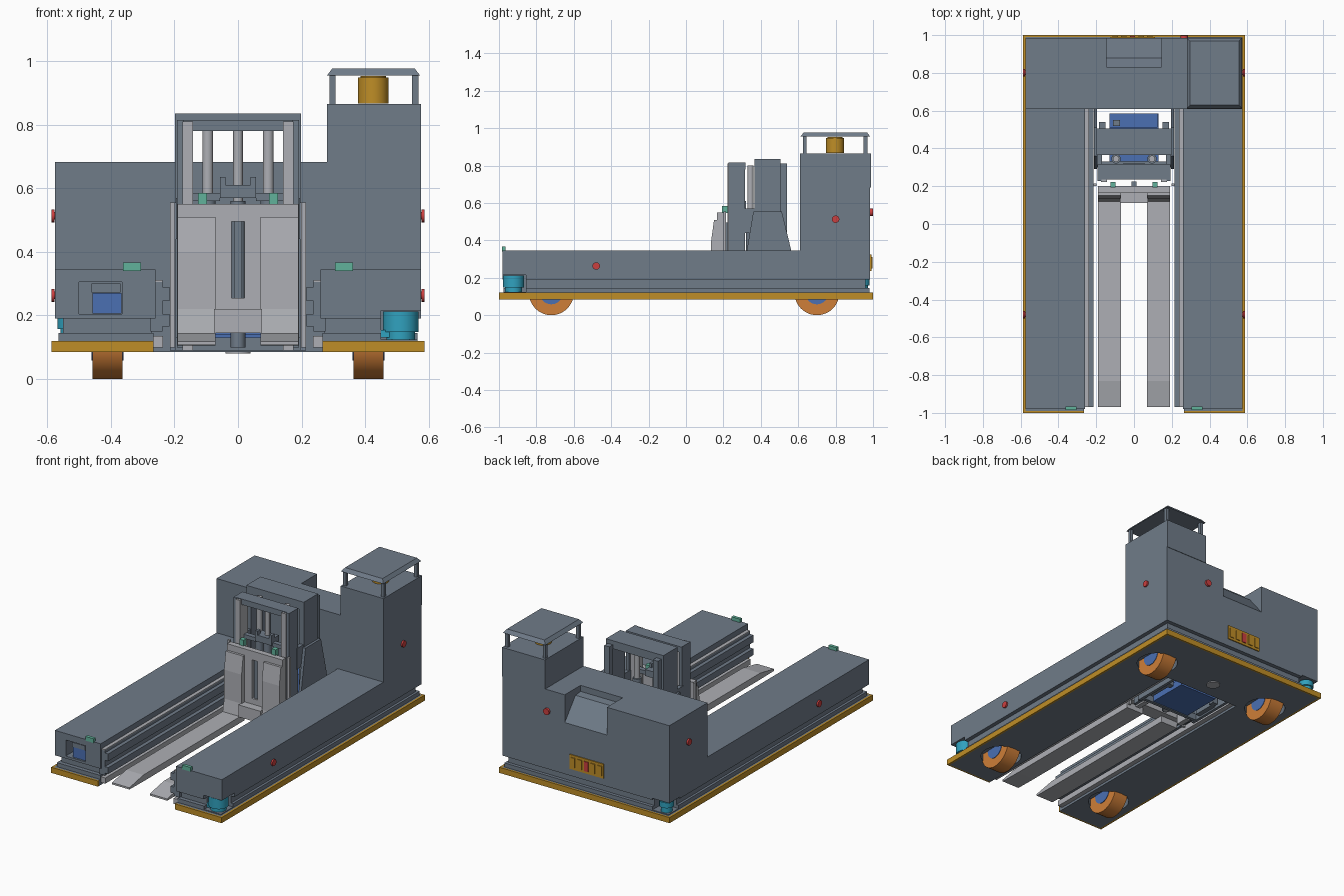
import bpy, bmesh, math
from mathutils import Matrix, Vector

cube = bpy.data.objects.get("Cube")
if cube:
    bpy.data.objects.remove(cube, do_unlink=True)


def material(name, r, g, b):
    m = bpy.data.materials.new(name)
    m.use_nodes = True
    m.diffuse_color = (r, g, b, 1)
    m.node_tree.nodes["Principled BSDF"].inputs["Base Color"].default_value = (r, g, b, 1)
    return m


GREY = material("body grey", .16, .20, .25)
LIGHT = material("light steel", .42, .43, .46)
AMBER = material("amber", .52, .27, .02)
COPPER = material("tyre orange", .62, .21, .04)
BLUE = material("motor blue", .07, .16, .45)
CYAN = material("scanner cyan", .03, .36, .52)
GREEN = material("lamp green", .12, .45, .33)
RED = material("button red", .6, .05, .05)


def finish(name, bm, mat):
    bmesh.ops.recalc_face_normals(bm, faces=bm.faces)
    me = bpy.data.meshes.new(name)
    bm.to_mesh(me)
    bm.free()
    me.materials.append(mat)
    ob = bpy.data.objects.new(name, me)
    bpy.context.collection.objects.link(ob)
    return ob


def box(name, mat, x, y, z):
    """Box from three (low, high) ranges."""
    bm = bmesh.new()
    bmesh.ops.create_cube(bm, size=1)
    for v in bm.verts:
        v.co = [r[0] + (c + .5) * (r[1] - r[0]) for c, r in zip(v.co, (x, y, z))]
    return finish(name, bm, mat)


def pair(name, mat, x, y, z):
    """Box and its mirror image across x = 0."""
    box("left_" + name, mat, x, y, z)
    box("right_" + name, mat, (-x[1], -x[0]), y, z)


def prism(name, mat, outline, low, high, axis="z"):
    """Outline in xy extruded along z, or outline in yz extruded along x."""
    bm = bmesh.new()
    put = (lambda a, b: (a, b, low)) if axis == "z" else (lambda a, b: (low, a, b))
    face = bm.faces.new([bm.verts.new(put(a, b)) for a, b in outline])
    new = bmesh.ops.extrude_face_region(bm, geom=[face])["geom"]
    step = Vector((0, 0, high - low)) if axis == "z" else Vector((high - low, 0, 0))
    bmesh.ops.translate(bm, vec=step, verts=[g for g in new if isinstance(g, bmesh.types.BMVert)])
    return finish(name, bm, mat)


def cylinder(name, mat, centre, radius, length, axis="z", sides=32):
    bm = bmesh.new()
    turn = {"z": Matrix(), "x": Matrix.Rotation(math.pi / 2, 4, "Y"),
            "y": Matrix.Rotation(math.pi / 2, 4, "X")}[axis]
    bmesh.ops.create_cone(bm, cap_ends=True, segments=sides, radius1=radius, radius2=radius,
                          depth=length, matrix=Matrix.Translation(centre) @ turn)
    for f in bm.faces:
        f.smooth = len(f.verts) == 4
    for e in bm.edges:
        e.smooth = all(len(f.verts) == 4 for f in e.link_faces)
    return finish(name, bm, mat)


def cut(target, cutter):
    mod = target.modifiers.new("cut", "BOOLEAN")
    mod.operation = "DIFFERENCE"
    mod.solver = "EXACT"
    mod.object = cutter
    cutter.hide_render = True
    cutter.hide_viewport = True
    cutter.display_type = "WIRE"


def u_shape(name, mat, out, inn, front, back, z0, z1, bay=.61):
    pts = [(-out, front), (-inn, front), (-inn, bay), (inn, bay),
           (inn, front), (out, front), (out, back), (-out, back)]
    return prism(name, mat, pts, z0, z1)


# Chassis layers
base = u_shape("base_plate", GREY, .575, .265, -.99, .99, .085, .12)
lower = u_shape("lower_chassis", GREY, .565, .265, -.975, .98, .12, .145)
middle = u_shape("middle_chassis", GREY, .55, .27, -.95, .96, .145, .19)
upper = u_shape("upper_chassis", GREY, .575, .26, -.98, .985, .19, .345)
rear = box("rear_housing", GREY, (-.575, .575), (.61, .985), (.345, .683))

# Bumper rim around the base
pair("side_bumper", AMBER, (.575, .587), (-1, 1), (.085, .12))
pair("front_bumper", AMBER, (.265, .575), (-1, -.99), (.085, .12))
box("rear_bumper", AMBER, (-.575, .575), (.99, 1), (.085, .12))

# Wheels in round wells
for side, sx in (("left", 1), ("right", -1)):
    for end, y in (("front", -.72), ("rear", .70)):
        name = side + "_" + end
        well = cylinder(name + "_well_cutter", GREY, (sx * .41, y, .085), .118, .09)
        cut(base, well)
        cut(lower, well)
        cylinder(name + "_tyre", COPPER, (sx * .41, y, .12), .12, .094, "x", 48)
        cylinder(name + "_hub", BLUE, (sx * .41, y, .12), .062, .1, "x")
cylinder("floor_sensor", LIGHT, (0, .72, .083), .04, .006)

# Corner scanners in cut corners
front_corner = box("front_corner_cutter", GREY, (.45, .6), (-1.1, -.855), (.125, .215))
rear_corner = box("rear_corner_cutter", GREY, (-.6, -.455), (.88, 1.1), (.125, .2))
for part in (lower, middle, upper):
    cut(part, front_corner)
    cut(part, rear_corner)
cylinder("front_scanner", CYAN, (.512, -.922, .18), .056, .064)
cylinder("front_scanner_foot", CYAN, (.512, -.922, .137), .045, .026)
box("front_scanner_bracket", CYAN, (.45, .49), (-.95, -.88), (.13, .155))
cylinder("rear_scanner", CYAN, (-.525, .94, .175), .042, .034)
cylinder("rear_scanner_foot", CYAN, (-.525, .94, .142), .033, .04)

# Front pocket in the right leg
pocket = box("pocket_cutter", GREY, (-.5, -.365), (-1.1, -.90), (.205, .305))
cut(upper, pocket)
box("pocket_camera", BLUE, (-.457, -.367), (-.97, -.9), (.206, .27))
box("pocket_hood", GREY, (-.46, -.37), (-.975, -.9), (.272, .3))

# Sloping recess in the rear housing for the control panel
recess = prism("recess_cutter", GREY, [(1.05, .43), (.88, .64), (.83, .645), (.83, .75), (1.05, .75)],
               -.145, .145, "x")
cut(rear, recess)

# Sensor tower with roof and beacon
box("tower", GREY, (.28, .575), (.61, .988), (.683, .865))
for x in (.297, .557):
    for y in (.635, .96):
        box("roof_post", GREY, (x - .01, x + .01), (y - .01, y + .01), (.865, .958))
roof = box("tower_roof", GREY, (.28, .572), (.612, .985), (.955, .977))
for v in roof.data.vertices:
    if v.co.z > .97:
        v.co.x += .017 if v.co.x < .4 else -.017
        v.co.y += .017 if v.co.y < .8 else -.017
cylinder("beacon", AMBER, (.425, .797, .907), .048, .082)
cylinder("beacon_cap", AMBER, (.425, .797, .949), .04, .006)

# Emergency buttons
for sx in (-1, 1):
    for y, z in ((-.48, .263), (.80, .513)):
        cylinder("button_stem", RED, (sx * .578, y, z), .012, .014, "x", 16)
        cylinder("side_button", RED, (sx * .582, y, z), .02, .01, "x", 16)
cylinder("rear_button", RED, (.265, .99, .55), .02, .018, "y", 16)

# Rear connector plate
box("connector_plate", AMBER, (-.125, .11), (.985, .991), (.235, .325))
for i in range(5):
    x = -.1 + i * .046
    box("connector_bar", RED if i == 2 else AMBER, (x - .014, x + .014), (.99, .996), (.25, .31))

# Leg lamps and inner guide rails
pair("leg_lamp", GREEN, (.305, .362), (-.985, -.965), (.34, .366))
pair("rail_web", GREY, (.238, .275), (-.97, .61), (.15, .305))
pair("rail_top_strip", LIGHT, (.238, .26), (-.97, .61), (.305, .311))
pair("rail_upper_flange", GREY, (.215, .24), (-.97, .61), (.245, .29))
pair("rail_lower_flange", GREY, (.215, .24), (-.97, .61), (.165, .205))
pair("rail_foot", LIGHT, (.235, .265), (-.97, .61), (.1, .135))

# Rear mast with flared side plates
pair("rear_mast_column", GREY, (.165, .198), (.365, .505), (.1, .835))
pair("rear_mast_guide", GREY, (.15, .185), (.505, .54), (.1, .81))
box("rear_mast_crossbar", GREY, (-.198, .198), (.365, .505), (.785, .835))
flare = [(.29, .09), (.61, .09), (.563, .345), (.512, .555), (.36, .555), (.325, .345)]
for side, low in (("left", .195), ("right", -.213)):
    prism(side + "_flared_plate", GREY, flare, low, low + .018, "x")

# Front mast
pair("front_mast_column", GREY, (.172, .192), (.228, .315), (.1, .815))
pair("front_mast_guide", LIGHT, (.142, .174), (.222, .30), (.09, .81))
box("front_mast_crossbar", GREY, (-.19, .19), (.235, .318), (.78, .815))
box("front_mast_lower_bar", GREY, (-.17, .17), (.25, .31), (.2, .25))
pair("mast_roller_block", GREY, (.17, .195), (.3, .37), (.44, .57))
pair("upright_strip", LIGHT, (.198, .214), (.20, .215), (.1, .555))

# Lift cylinders and yoke
for x, y, r in ((-.095, .345, .017), (.095, .345, .017), (0, .29, .015)):
    cylinder("lift_rod", LIGHT, (x, y, .45), r, .7, sides=20)
    cylinder("lift_sleeve", GREY, (x, y, .33), r + .008, .46, sides=20)
box("chain_yoke", GREY, (-.057, .057), (.25, .32), (.57, .61))
pair("yoke_lug", GREY, (.04, .057), (.25, .28), (.61, .635))
pair("yoke_arm", GREY, (.057, .145), (.26, .29), (.56, .585))

# Fork carriage
pair("carriage_plate", LIGHT, (.02, .19), (.165, .2), (.145, .55))
box("carriage_top", LIGHT, (-.02, .02), (.165, .2), (.495, .55))
box("carriage_bottom", LIGHT, (-.02, .02), (.165, .2), (.145, .255))
box("carriage_spine", GREY, (-.012, .012), (.175, .225), (.255, .495))
box("carriage_shelf", LIGHT, (-.075, .075), (.112, .165), (.145, .22))
pair("carriage_lamp", GREEN, (.097, .125), (.192, .222), (.545, .585))

# Forks with tapered tips
fork = [(.165, .105), (.165, .51), (.15, .51), (.135, .4), (.135, .22), (.12, .145),
        (-.83, .145), (-.968, .118), (-.968, .107), (-.83, .105)]
for side, low in (("left", .07), ("right", -.19)):
    prism(side + "_fork", LIGHT, fork, low, low + .12, "x")

# Hydraulic pump unit behind the mast
box("pump_tray", BLUE, (-.13, .13), (.33, .585), (.095, .14))
box("pump_motor", BLUE, (-.13, .125), (.51, .585), (.14, .295))
box("pump_valve", GREY, (-.11, -.075), (.52, .55), (.295, .31))
box("mast_floor", GREY, (-.2, .2), (.31, .33), (.09, .13))
